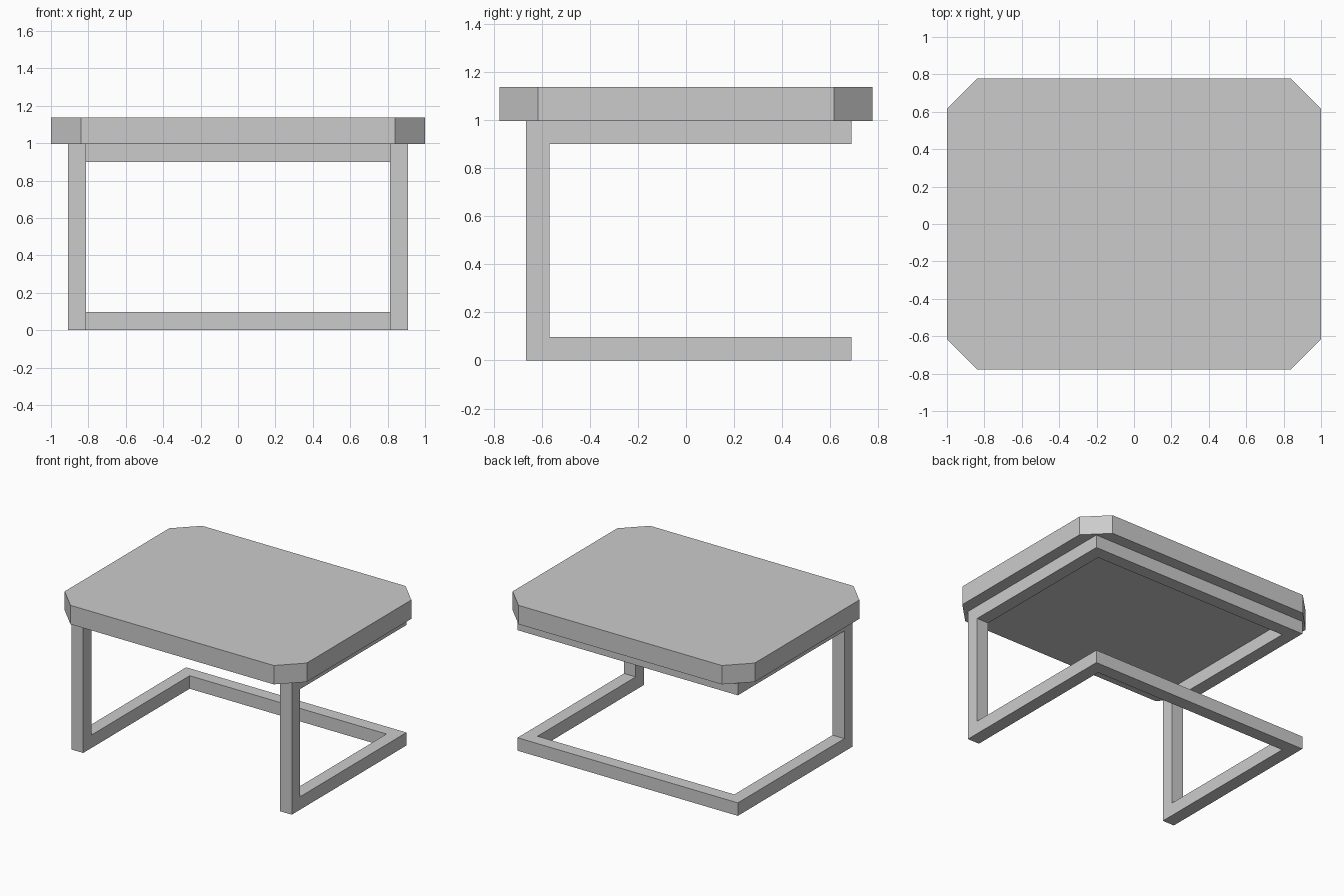
import bpy
import bmesh

cube = bpy.data.objects.get("Cube")
if cube:
    bpy.data.objects.remove(cube, do_unlink=True)

grey = bpy.data.materials.new("plain grey")
grey.use_nodes = True
colour = (0.6, 0.6, 0.6, 1)
grey.diffuse_color = colour
grey.node_tree.nodes["Principled BSDF"].inputs["Base Color"].default_value = colour


def prism(name, outline, offset):
    """Extrude a closed flat outline along an offset."""
    bm = bmesh.new()
    face = bm.faces.new([bm.verts.new(p) for p in outline])
    new = bmesh.ops.extrude_face_region(bm, geom=[face])["geom"]
    verts = [v for v in new if isinstance(v, bmesh.types.BMVert)]
    bmesh.ops.translate(bm, verts=verts, vec=offset)
    bmesh.ops.recalc_face_normals(bm, faces=bm.faces)
    mesh = bpy.data.meshes.new(name)
    bm.to_mesh(mesh)
    bm.free()
    mesh.materials.append(grey)
    obj = bpy.data.objects.new(name, mesh)
    bpy.context.collection.objects.link(obj)
    return obj


# Table top with cut corners
W, D, CUT = 1.0, 0.777, 0.16
BASE, TOP = 0.997, 1.138
corner = [(W, D - CUT), (W - CUT, D)]
half = corner + [(-x, y) for x, y in reversed(corner)]
outline = half + [(-x, -y) for x, y in half]
prism("table_top", [(x, y, BASE) for x, y in outline], (0, 0, TOP - BASE))

# Square-tube frame: C-shaped sides joined by two back rails
BAR, OUT = 0.097, 0.91
FRONT, BACK = -0.665, 0.688
c_shape = [(FRONT, 0), (BACK, 0), (BACK, BAR), (FRONT + BAR, BAR),
           (FRONT + BAR, BASE - BAR), (BACK, BASE - BAR), (BACK, BASE), (FRONT, BASE)]
for side, s in (("left", 1), ("right", -1)):
    prism(side + "_side_frame", [(s * OUT, y, z) for y, z in c_shape], (-s * BAR, 0, 0))

inner = OUT - BAR
for level, z in (("lower", 0), ("upper", BASE - BAR)):
    rail = [(-inner, BACK - BAR, z), (-inner, BACK, z),
            (-inner, BACK, z + BAR), (-inner, BACK - BAR, z + BAR)]
    prism(level + "_back_rail", rail, (2 * inner, 0, 0))
